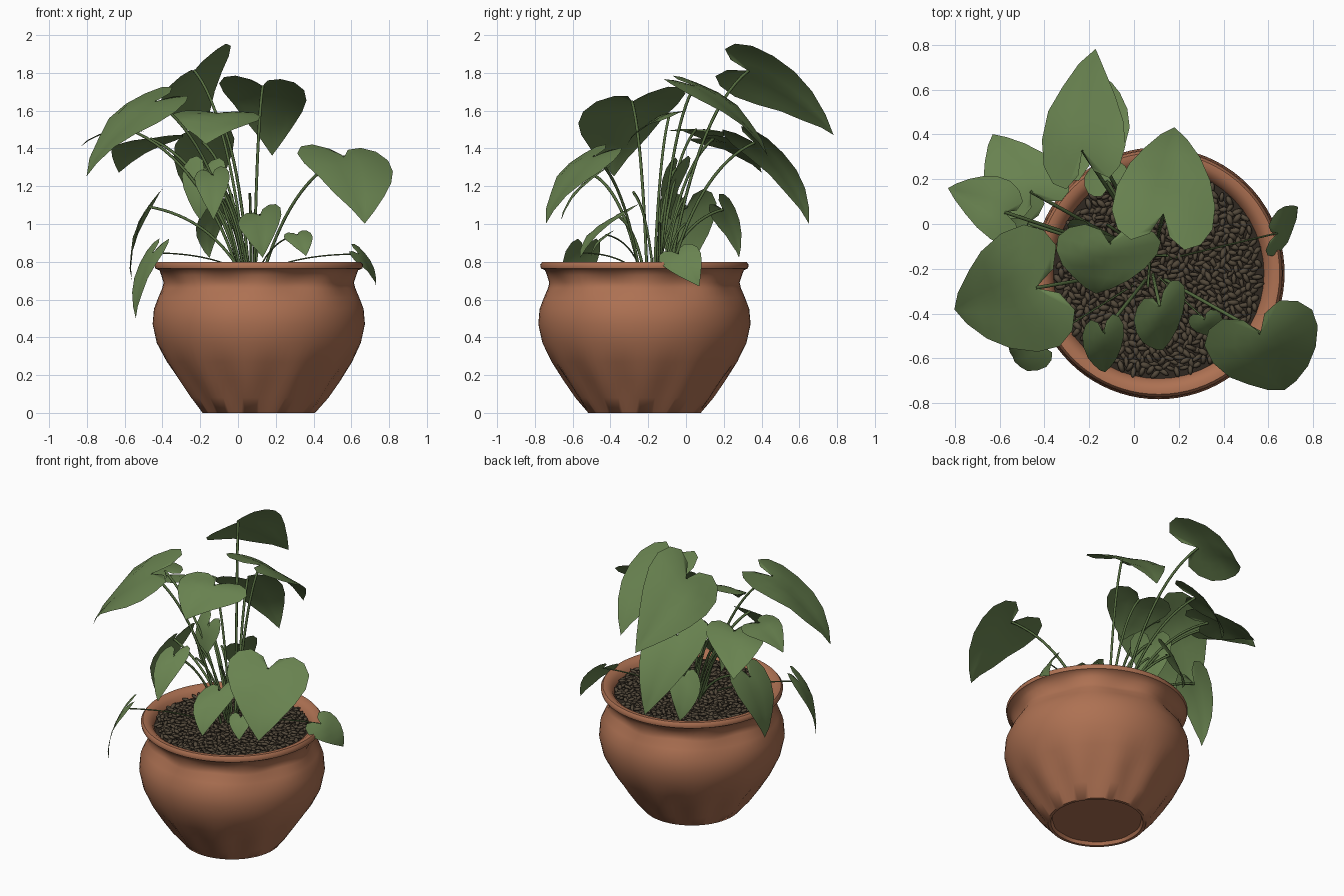
import bpy, bmesh, math, random
from mathutils import Vector, Matrix

random.seed(4)
cube = bpy.data.objects.get("Cube")
if cube:
    bpy.data.objects.remove(cube, do_unlink=True)

POT = Vector((0.11, -0.22, 0))
SOIL_Z = 0.75


def material(name, rgb):
    m = bpy.data.materials.new(name)
    m.use_nodes = True
    m.diffuse_color = (*rgb, 1)
    bsdf = m.node_tree.nodes["Principled BSDF"]
    bsdf.inputs["Base Color"].default_value = (*rgb, 1)
    bsdf.inputs["Roughness"].default_value = 0.8
    return m


terracotta = material("terracotta", (0.42, 0.165, 0.085))
leaf_green = material("leaf green", (0.14, 0.225, 0.08))
stem_green = material("stem green", (0.09, 0.15, 0.05))
pebble_brown = material("pebble brown", (0.085, 0.065, 0.042))
soil_brown = material("soil brown", (0.03, 0.022, 0.015))


def add_mesh(name, bm, mat, smooth=True):
    bmesh.ops.remove_doubles(bm, verts=bm.verts, dist=1e-5)
    me = bpy.data.meshes.new(name)
    bm.to_mesh(me)
    bm.free()
    me.materials.append(mat)
    for p in me.polygons:
        p.use_smooth = smooth
    ob = bpy.data.objects.new(name, me)
    bpy.context.collection.objects.link(ob)
    return ob


# Pot: lathed profile with fluted foot and scalloped neck
profile = [(0, 0.02), (0.27, 0.02), (0.28, 0), (0.298, 0), (0.36, 0.08), (0.42, 0.17),
           (0.49, 0.27), (0.54, 0.37), (0.562, 0.47), (0.555, 0.55), (0.53, 0.61),
           (0.5, 0.66), (0.492, 0.69), (0.51, 0.73), (0.525, 0.755), (0.548, 0.765),
           (0.552, 0.785), (0.54, 0.8), (0.515, 0.8), (0.485, 0.78), (0.465, 0.74), (0.46, 0.7)]
SEG = 80


def pot_point(r, z, a):
    if 0 < z < 0.3:
        r += 0.012 * math.cos(11 * a) * math.sin(math.pi * z / 0.3)
    if 0.6 < z < 0.76 and r > 0.48:
        r += 0.012 * math.cos(8 * a) * math.sin(math.pi * (z - 0.6) / 0.16)
    return POT + Vector((r * math.cos(a), r * math.sin(a), z))


bm = bmesh.new()
rings = [[bm.verts.new(pot_point(r, z, math.tau * i / SEG)) for i in range(SEG)] for r, z in profile]
for lo, hi in zip(rings, rings[1:]):
    for i in range(SEG):
        j = (i + 1) % SEG
        bm.faces.new((lo[i], lo[j], hi[j], hi[i]))
pot = add_mesh("pot", bm, terracotta)
bpy.context.view_layer.objects.active = pot
pot.select_set(True)
bpy.ops.object.shade_smooth_by_angle(angle=math.radians(50))
pot.select_set(False)

# Soil disc
bm = bmesh.new()
bmesh.ops.create_circle(bm, cap_ends=True, segments=48, radius=0.47,
                        matrix=Matrix.Translation(POT + Vector((0, 0, SOIL_Z))))
add_mesh("soil", bm, soil_brown, False)

# Pebbles: flattened ovals spread evenly over the soil
bm = bmesh.new()
COUNT = 750
for i in range(COUNT):
    r = 0.455 * math.sqrt((i + 0.5) / COUNT)
    a = i * 2.39996
    place = POT + Vector((r * math.cos(a), r * math.sin(a), SOIL_Z + random.uniform(0.005, 0.022)))
    turn = Matrix.Rotation(random.uniform(0, math.pi), 4, 'Z') @ Matrix.Rotation(random.uniform(-0.4, 0.4), 4, 'Y')
    size = Matrix.Diagonal((random.uniform(0.022, 0.034), random.uniform(0.011, 0.016), 0.011, 1))
    bmesh.ops.create_icosphere(bm, subdivisions=1, radius=1, matrix=Matrix.Translation(place) @ turn @ size)
add_mesh("pebbles", bm, pebble_brown)

# Heart-shaped half blade: midrib position, edge offset, edge position
half_blade = [(0.1, 0.0, 0.1), (0.1, 0.1, -0.06), (0.1, 0.27, -0.13), (0.13, 0.42, -0.07),
              (0.2, 0.51, 0.07), (0.32, 0.5, 0.26), (0.48, 0.41, 0.47), (0.66, 0.28, 0.67),
              (0.84, 0.13, 0.86), (1.0, 0.0, 1.0)]
COLS = 4


def add_leaf(name, left, right, tip, arch=0.1, fold=0.1):
    """Blade spanned by its two lobes and its tip, bowed up by arch and creased by fold."""
    left, right, tip = Vector(left), Vector(right), Vector(tip)
    mid = (left + right) / 2
    across, along = right - left, tip - mid
    up = across.cross(along).normalized()
    if up.z < 0:
        up = -up

    def point(u, v):
        lift = arch * along.length * 4 * (v * (1 - v))
        lift += fold * across.length * (abs(u) - 2.6 * u * u)
        lift += 0.012 * across.length * math.sin(9 * v + 5 * u)
        return mid + across * u + along * v + up * lift

    bm = bmesh.new()
    for side in (-1, 1):
        grid = []
        for rib, u, v in half_blade:
            ts = [c / COLS for c in range(COLS + 1)]
            grid.append([bm.verts.new(point(side * u * t, rib + (v - rib) * t)) for t in ts])
        for a, b in zip(grid, grid[1:]):
            for c in range(COLS):
                quad = (a[c], a[c + 1], b[c + 1], b[c])
                bm.faces.new(quad if side > 0 else quad[::-1])
    bmesh.ops.remove_doubles(bm, verts=bm.verts, dist=1e-5)
    bmesh.ops.dissolve_degenerate(bm, edges=bm.edges, dist=1e-5)
    bmesh.ops.recalc_face_normals(bm, faces=bm.faces)
    if sum((f.normal.dot(up) for f in bm.faces)) < 0:
        bmesh.ops.reverse_faces(bm, faces=bm.faces)
    add_mesh(name, bm, leaf_green)
    return point(0, 0.1)


def add_stem(name, start, end, radius):
    """Thin stalk rising from the soil and bowing over to the blade."""
    bend = start.lerp(end, 0.35)
    bend.z = start.z + 0.78 * (end.z - start.z) + 0.02
    cu = bpy.data.curves.new(name, 'CURVE')
    cu.dimensions = '3D'
    cu.bevel_depth = radius
    cu.bevel_resolution = 1
    cu.resolution_u = 8
    sp = cu.splines.new('NURBS')
    sp.points.add(2)
    for p, co in zip(sp.points, (start, bend, end)):
        p.co = (*co, 1)
    sp.order_u = 3
    sp.use_endpoint_u = True
    cu.materials.append(stem_green)
    bpy.context.collection.objects.link(bpy.data.objects.new(name, cu))


# Leaves: left lobe, right lobe, tip
leaves = {
    "top_back": ((-0.40, 0.22, 1.70), (-0.04, 0.31, 1.96), (-0.17, 0.78, 1.47)),
    "upper_back": ((-0.1, 0.03, 1.77), (0.34, -0.06, 1.73), (0.18, 0.43, 1.36)),
    "lower_back": ((-0.33, 0.22, 1.45), (-0.02, 0.40, 1.48), (-0.15, 0.65, 1.0)),
    "large_side": ((-0.46, 0.0, 1.72), (-0.30, -0.53, 1.62), (-0.80, -0.38, 1.25)),
    "large_front": ((0.31, -0.52, 1.40), (0.78, -0.36, 1.36), (0.67, -0.74, 1.0)),
    "back_corner": ((-0.60, 0.04, 1.44), (-0.28, 0.18, 1.47), (-0.63, 0.40, 1.27)),
    "far_side": ((-0.56, -0.1, 1.50), (-0.53, 0.18, 1.49), (-0.83, 0.16, 1.41)),
    "middle": ((-0.33, -0.04, 1.60), (0.12, -0.06, 1.58), (-0.17, -0.31, 1.42)),
    "low_front": ((0.0, -0.41, 1.02), (0.22, -0.26, 1.10), (0.13, -0.56, 0.82)),
    "front_hanging": ((-0.23, -0.48, 1.26), (-0.05, -0.43, 1.29), (-0.13, -0.66, 1.02)),
    "side_hanging": ((-0.46, -0.15, 1.12), (-0.43, 0.16, 1.14), (-0.56, -0.03, 0.70)),
    "low_side": ((-0.38, -0.63, 0.88), (-0.47, -0.45, 0.88), (-0.54, -0.59, 0.5)),
    "low_right": ((0.61, -0.15, 0.82), (0.63, 0.05, 0.89), (0.73, 0.07, 0.67)),
    "small_back": ((-0.2, 0.13, 1.05), (-0.02, 0.22, 1.15), (-0.15, 0.28, 0.82)),
    "inner": ((-0.28, 0.02, 1.33), (-0.06, -0.1, 1.31), (-0.2, -0.08, 1.02)),
    "small_front": ((0.24, -0.43, 0.94), (0.38, -0.39, 0.96), (0.36, -0.5, 0.83)),
}
for name, (left, right, tip) in leaves.items():
    joint = add_leaf(name + "_leaf", left, right, tip)
    root = Vector((0.07 + 0.12 * joint.x, -0.15 + 0.2 * joint.y, SOIL_Z))
    thin = joint.z < 1.0
    add_stem(name + "_stem", root, joint, 0.004 if thin else 0.008)

# Bare young shoots rising from the clump
for i in range(6):
    a = i * 1.05
    root = Vector((0.05 + 0.04 * math.cos(a), -0.14 + 0.04 * math.sin(a), SOIL_Z))
    top = root + Vector((0.14 * math.cos(a) - 0.08, 0.12 * math.sin(a), random.uniform(0.25, 0.5)))
    add_stem("young_shoot_%d" % (i + 1), root, top, 0.007)
